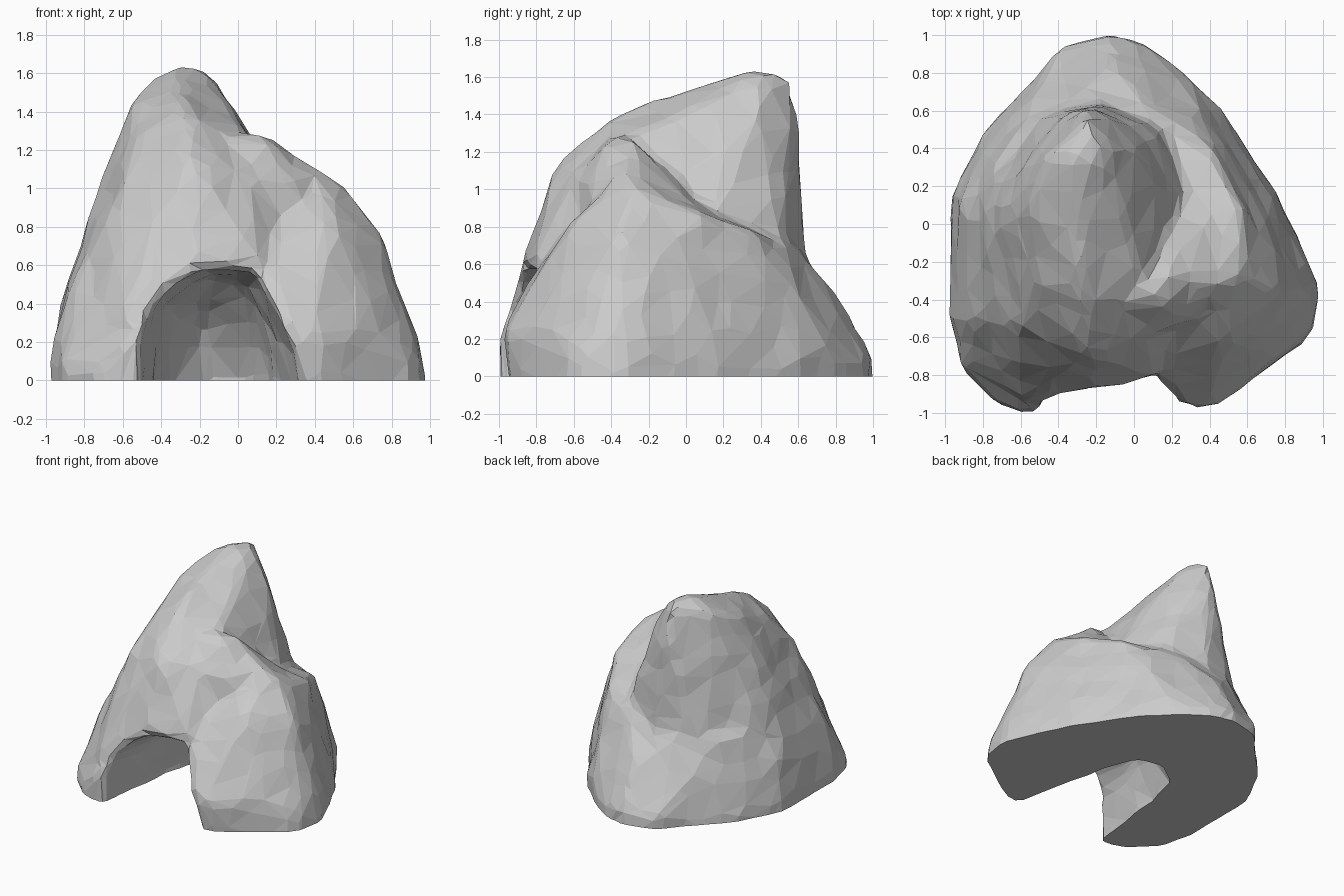
import bpy, bmesh
from mathutils import noise

cube = bpy.data.objects.get("Cube")
if cube:
    bpy.data.objects.remove(cube)

stone = bpy.data.materials.new("grey stone")
stone.use_nodes = True
stone.diffuse_color = (0.6, 0.6, 0.6, 1)
stone.node_tree.nodes["Principled BSDF"].inputs["Base Color"].default_value = (0.6, 0.6, 0.6, 1)


def hull(name, points):
    """Convex lump wrapped around a few guide points."""
    bm = bmesh.new()
    for p in points:
        bm.verts.new(p)
    res = bmesh.ops.convex_hull(bm, input=bm.verts)
    spare = {g for g in res["geom_interior"] if isinstance(g, bmesh.types.BMVert)}
    bmesh.ops.delete(bm, geom=list(spare), context='VERTS')
    bmesh.ops.recalc_face_normals(bm, faces=bm.faces)
    mesh = bpy.data.meshes.new(name)
    bm.to_mesh(mesh)
    bm.free()
    ob = bpy.data.objects.new(name, mesh)
    bpy.context.collection.objects.link(ob)
    return ob


def bake(ob):
    """Replace the mesh by its modified result."""
    bpy.context.view_layer.update()
    graph = bpy.context.evaluated_depsgraph_get()
    mesh = bpy.data.meshes.new_from_object(ob.evaluated_get(graph))
    ob.modifiers.clear()
    ob.data = mesh


# Broad base with the shoulder ledge on its left side
footprint = [(-.12, 1.01), (.04, .96), (.27, .8), (.47, .59), (.77, .14), (.92, -.18),
             (.98, -.33), (.96, -.54), (.88, -.64), (.45, -.91), (.36, -.91),
             (-.56, -.98), (-.72, -.96), (-.92, -.74), (-.97, -.52),
             (-.97, .14), (-.8, .47), (-.38, .93)]
shoulder = [(.92, -.35, .28), (.73, -.35, .78), (.71, -.1, .72), (.58, -.28, 1),
            (.4, -.33, 1.1), (.5, -.6, .85),
            (.42, .38, .76), (.56, .1, .86), (.08, .62, .66), (-.35, .63, .64),
            (-.65, .45, .62), (-.8, .1, .7), (-.82, -.5, .6), (-.56, -1.01, .22),
            (-.5, -.96, .36), (.36, -.98, .2), (.45, -.96, .2), (.4, -.93, .33),
            (.75, -.72, .25), (-.93, -.5, .35), (-.93, .1, .35),
            (-.1, .84, .38), (.35, .62, .4)]
rock = hull("cave_rock", [(x, y, z) for x, y in footprint for z in (-.2, .08)] + shoulder)

# Tall leaning peak with a steep back, running down into the front and right
peak = hull("peak", [
    (-.32, .36, 1.64), (-.2, .42, 1.64), (-.25, .56, 1.6), (-.46, .36, 1.56),
    (-.1, .4, 1.54), (-.56, .1, 1.45), (-.01, .38, 1.41), (-.3, 0, 1.54),
    (-.27, -.4, 1.39), (-.5, -.35, 1.28), (-.25, -.69, 1.15), (.04, -.6, 1.08),
    (-.6, -.55, 1), (.05, -.3, 1.27), (.13, .15, 1.18),
    (.3, .15, .78), (.2, .5, .6), (-.25, .61, 1.35), (-.15, .64, .5), (-.5, .57, .5),
    (-.72, 0, 1.05), (-.65, .1, 1.22), (-.8, 0, .7), (-.94, .1, .3), (-.94, -.5, .3),
    (-.6, -.96, .3), (-.2, -.86, .64), (.12, -.82, .62), (.3, -.6, .6)])

# Blunt brow linking the peak to the shoulder
brow = hull("brow", [
    (-.05, -.42, 1.28), (.07, -.35, 1.29), (.18, -.28, 1.265), (.3, -.28, 1.19),
    (.43, -.3, 1.09), (.18, -.44, 1.22), (.34, -.48, 1.02), (.04, -.6, 1.08),
    (.22, -.05, 1.05), (.42, 0, .93), (.3, .2, .7), (.5, -.4, .6),
    (.2, -.6, .5), (-.2, -.4, .7), (-.1, .1, .7)])

# Cave hollow, open to the front and flared at its right wall
floor = [(.4, -1.3), (.25, -.75), (.17, -.2), (.08, .1), (-.15, .16),
         (-.35, .02), (-.43, -.33), (-.55, -1.3)]
hollow = hull("cave_hollow", [(x, y, z) for x, y in floor for z in (-.4, .02)] + [
    (-.53, -1.3, .3), (-.42, -1.3, .49), (-.2, -1.3, .61), (0, -1.3, .62), (.16, -1.3, .56),
    (-.36, -.3, .38), (-.15, -.3, .54), (.05, -.3, .52), (.1, -.1, .3), (-.2, .02, .3)])

# Fuse, carve and soften the rock
for other, op in ((peak, 'UNION'), (brow, 'UNION'), (hollow, 'DIFFERENCE')):
    mod = rock.modifiers.new(other.name, 'BOOLEAN')
    mod.object, mod.operation, mod.solver = other, op, 'EXACT'
remesh = rock.modifiers.new("remesh", 'REMESH')
remesh.mode, remesh.voxel_size = 'VOXEL', .035
soften = rock.modifiers.new("soften", 'SMOOTH')
soften.factor, soften.iterations = .5, 8
bake(rock)
for helper in (peak, brow, hollow):
    bpy.data.objects.remove(helper)

# Gentle bumps, then coarse facets
for v in rock.data.vertices:
    v.co += v.normal * noise.noise(v.co * 5) * .015
facet = rock.modifiers.new("facet", 'DECIMATE')
facet.ratio = .05
bake(rock)

# Flat underside
bm = bmesh.new()
bm.from_mesh(rock.data)
bmesh.ops.bisect_plane(bm, geom=bm.verts[:] + bm.edges[:] + bm.faces[:], dist=1e-4,
                       plane_co=(0, 0, 0), plane_no=(0, 0, -1), clear_outer=True)
bmesh.ops.holes_fill(bm, edges=[e for e in bm.edges if e.is_boundary], sides=0)
bmesh.ops.recalc_face_normals(bm, faces=bm.faces)
for f in bm.faces:
    f.smooth = False
    f.material_index = 0
bm.to_mesh(rock.data)
bm.free()
rock.data.materials.clear()
rock.data.materials.append(stone)
